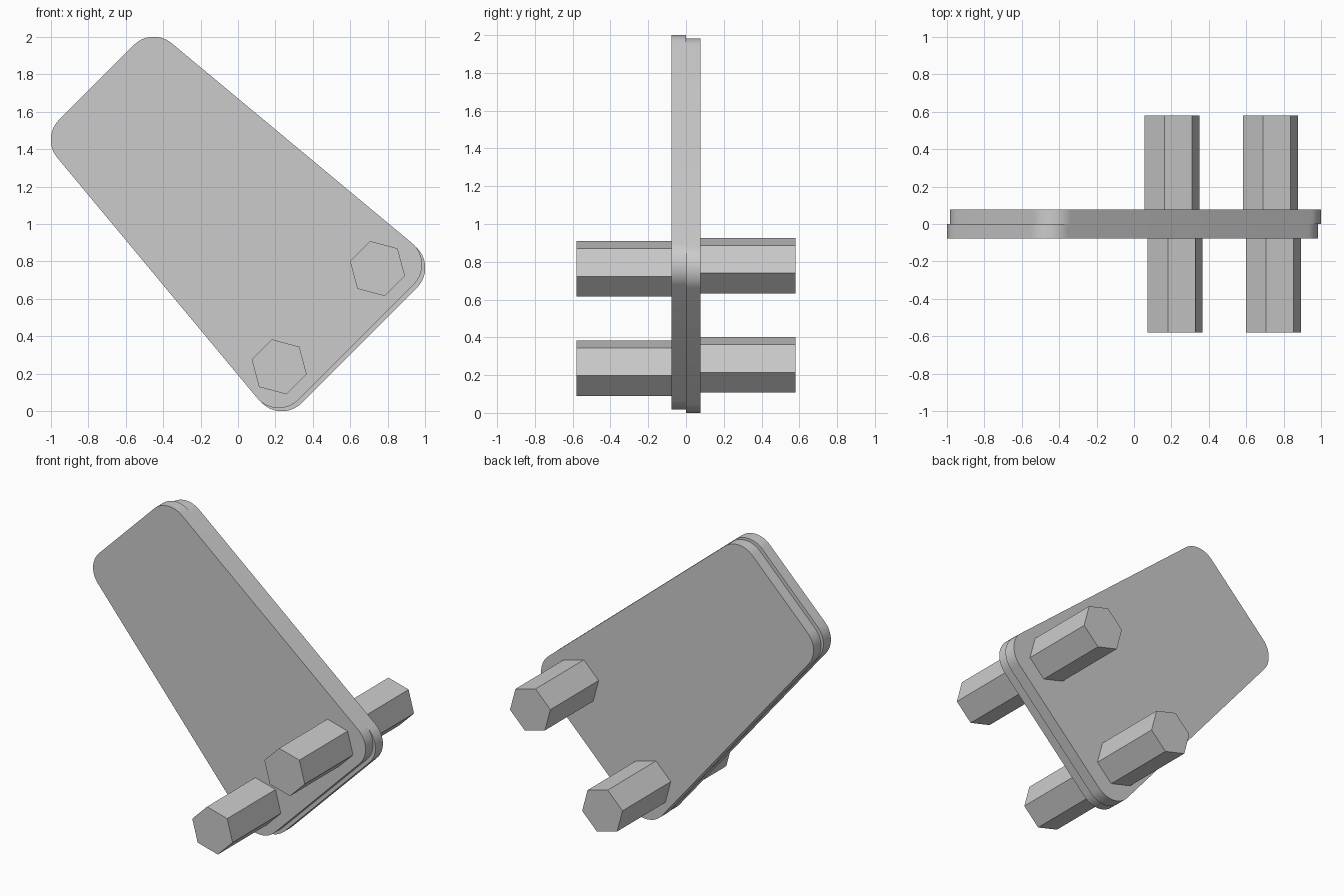
import bpy, bmesh
from math import sin, cos, radians, atan2, pi

if "Cube" in bpy.data.objects:
    bpy.data.objects.remove(bpy.data.objects["Cube"])

PLATE_Y, PEG_Y = 0.078, 0.58
STEP = 0.017          # each plate slides along the tilted axis


def prism(name, points, y0, y1, smooth=False):
    """Extrude an x/z outline from y0 to y1."""
    bm = bmesh.new()
    face = bm.faces.new([bm.verts.new((x, y0, z)) for x, z in points])
    ext = bmesh.ops.extrude_face_region(bm, geom=[face])
    for v in ext["geom"]:
        if isinstance(v, bmesh.types.BMVert):
            v.co.y = y1
    bmesh.ops.recalc_face_normals(bm, faces=bm.faces)
    mesh = bpy.data.meshes.new(name)
    bm.to_mesh(mesh)
    bm.free()
    ob = bpy.data.objects.new(name, mesh)
    bpy.context.collection.objects.link(ob)
    if smooth:
        bpy.ops.object.select_all(action="DESELECT")
        ob.select_set(True)
        bpy.context.view_layer.objects.active = ob
        bpy.ops.object.shade_smooth_by_angle(angle=radians(30))
    return ob


def rounded_outline(centres, r, segs=16):
    """Outline around corner circles listed clockwise."""
    pts, n = [], len(centres)
    for i, (cx, cz) in enumerate(centres):
        px, pz = centres[i - 1]
        nx, nz = centres[(i + 1) % n]
        a0 = atan2(cz - pz, cx - px) + pi / 2
        a1 = atan2(nz - cz, nx - cx) + pi / 2
        sweep = (a0 - a1) % (2 * pi)
        for k in range(segs + 1):
            a = a0 - sweep * k / segs
            pts.append((cx + r * cos(a), cz + r * sin(a)))
    return pts


# Corner circles of the front plate: left, top, right, bottom
corners = [(-0.85, 1.45), (-0.45, 1.85), (0.833, 0.783), (0.217, 0.167)]
# Peg centres on the front plate
pegs = {"upper": (0.745, 0.762), "lower": (0.22, 0.237)}

for side, sign, shift in (("front", -1, 0), ("back", 1, STEP)):
    # Tapered rounded plate
    outline = rounded_outline([(x + shift, z - shift) for x, z in corners], 0.15)
    prism(side + "_plate", outline, 0, sign * PLATE_Y, smooth=True)
    # Hexagonal pegs, offset the opposite way to the plates
    for label, (x, z) in pegs.items():
        hexagon = [(x - shift + 0.152 * cos(radians(105 - 60 * k)),
                    z + shift + 0.152 * sin(radians(105 - 60 * k))) for k in range(6)]
        prism(f"{side}_{label}_peg", hexagon, sign * PLATE_Y, sign * PEG_Y)
